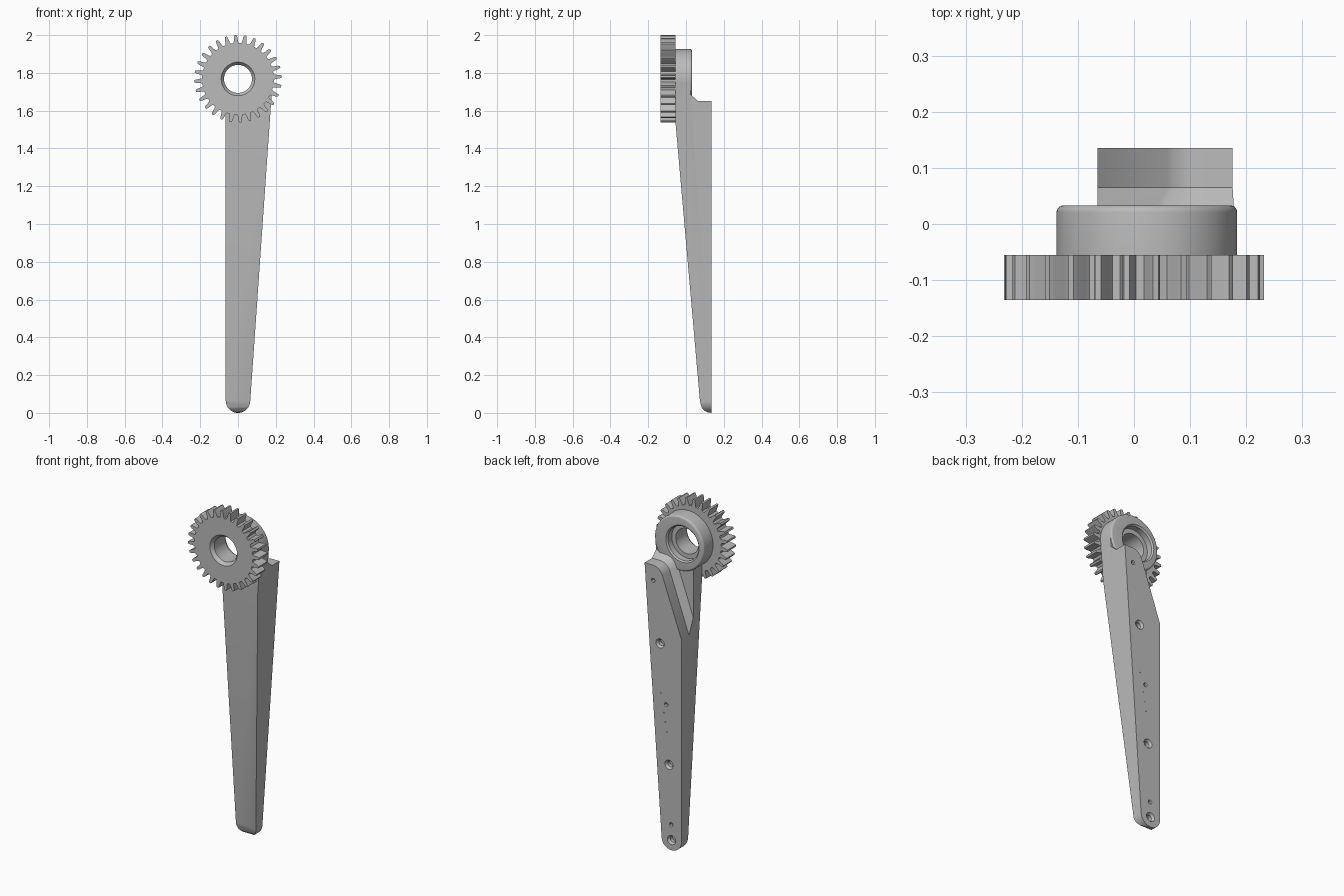
import bpy, bmesh
from math import sin, cos, pi, radians

if "Cube" in bpy.data.objects:
    bpy.data.objects.remove(bpy.data.objects["Cube"])

grey = bpy.data.materials.new("plain grey")
grey.use_nodes = True
grey.diffuse_color = (0.5, 0.5, 0.5, 1)
grey.node_tree.nodes["Principled BSDF"].inputs["Base Color"].default_value = (0.5, 0.5, 0.5, 1)


def loft(name, rings):
    """Closed solid through rings that share a point count."""
    bm = bmesh.new()
    loops = [[bm.verts.new(p) for p in ring] for ring in rings]
    n = len(loops[0])
    for a, b in zip(loops, loops[1:]):
        for i in range(n):
            j = (i + 1) % n
            bm.faces.new((a[i], a[j], b[j], b[i]))
    bm.faces.new(loops[0])
    bm.faces.new(loops[-1])
    bmesh.ops.recalc_face_normals(bm, faces=bm.faces)
    mesh = bpy.data.meshes.new(name)
    bm.to_mesh(mesh)
    bm.free()
    mesh.materials.append(grey)
    ob = bpy.data.objects.new(name, mesh)
    bpy.context.collection.objects.link(ob)
    return ob


def prism(name, outline, y0, y1):
    return loft(name, [[(x, y, z) for x, z in outline] for y in (y0, y1)])


def lathe(name, x, z, profile, n=64):
    """Turned solid about an axis along y; profile is (radius, y)."""
    return loft(name, [[(x + r * cos(2 * pi * i / n), y, z + r * sin(2 * pi * i / n))
                        for i in range(n)] for r, y in profile])


def combine(ob, tool, operation):
    mod = ob.modifiers.new("combine", "BOOLEAN")
    mod.operation, mod.object, mod.solver = operation, tool, "EXACT"
    dg = bpy.context.evaluated_depsgraph_get()
    result = bpy.data.meshes.new_from_object(ob.evaluated_get(dg))
    ob.modifiers.clear()
    ob.data = result
    bpy.data.objects.remove(tool)


def arc(cx, cz, r, a0, a1, n):
    return [(cx + r * cos(radians(a0 + (a1 - a0) * i / n)),
             cz + r * sin(radians(a0 + (a1 - a0) * i / n))) for i in range(n + 1)]


AXIS_Z = 1.768
BACK = 0.135

# Tapered arm: front outline crossed with the side profile
outline = arc(0, 0.065, 0.065, 180, 360, 20) + [(0.184, AXIS_Z), (-0.065, AXIS_Z)]
arm = prism("arm", outline, -0.3, BACK)
side = [(0.3, -0.05), (0.14, -0.001), (0.115, 0.003), (0.097, 0.012), (0.083, 0.028),
        (0.074, 0.06), (-0.055, 1.53), (-0.055, 1.9), (0.3, 1.9)]
combine(arm, loft("side_cutter", [[(x, y, z) for y, z in side] for x in (-0.5, 0.5)]), "INTERSECT")


# Diagonal recess behind the hub, with a sloped foot
def recess(shift_x, shift_z):
    path = [(0.4, 1.65)] + arc(0.125, 1.58, 0.07, 90, 159, 8) + [(-0.111, 1.13)]
    path = [(x + shift_x, z + shift_z) for x, z in path]
    return path + [(-0.4, 1.13 + shift_z), (-0.4, 2.2), (0.4 + shift_x, 2.2)]


levels = ((0.025, -0.02, 0.035), (0.065, 0, 0), (0.3, 0, 0))
combine(arm, loft("recess_cutter", [[(x, y, z) for x, z in recess(dx, dz)]
                                    for y, dx, dz in levels]), "DIFFERENCE")

# Round hub with a softened back rim
rim = [(0.149 + 0.012 * cos(radians(a)), 0.021 + 0.012 * sin(radians(a))) for a in range(0, 91, 18)]
combine(arm, lathe("hub", 0.023, 1.765, [(0.161, -0.056)] + rim, 96), "UNION")

# Stepped bore through the hub
combine(arm, lathe("bore_cutter", 0, AXIS_Z, [(0.074, -0.3), (0.074, -0.01), (0.1, -0.01),
                                              (0.1, 0.025), (0.115, 0.04)]), "DIFFERENCE")

# Screw holes, pin holes and tiny marks on the back face
holes = [(0, 0.06, 0.027), (0.017, 0.5, 0.027), (0.075, 1.2, 0.027),
         (0.003, 0.15, 0.012), (0.035, 0.85, 0.012), (0.12, 1.56, 0.012)]
holes += [(0.03 + 0.01 * i, 0.69 + 0.055 * i, 0.003) for i in (0, 1, 2, 4)]
for x, z, r in holes:
    depth = min(1.4 * r, 0.035)
    combine(arm, lathe("hole_cutter", x, z, [(0.65 * r, BACK - depth), (0.65 * r, BACK - 0.5 * r),
                                             (r, BACK), (r, 0.2)], 24), "DIFFERENCE")

# Spur gear
TEETH, ROOT, TIP = 28, 0.19, 0.232
step = 2 * pi / TEETH
tooth = [(-0.34, ROOT), (-0.25, 0.2), (-0.18, 0.222), (-0.1, TIP),
         (0.1, TIP), (0.18, 0.222), (0.25, 0.2), (0.34, ROOT)]
gear_outline = [(r * cos(pi / 2 + (k + 0.25 + f) * step), AXIS_Z + r * sin(pi / 2 + (k + 0.25 + f) * step))
                for k in range(TEETH) for f, r in tooth]
gear = prism("gear", gear_outline, -0.135, -0.055)
combine(gear, lathe("gear_bore_cutter", 0, AXIS_Z, [(0.095, -0.143), (0.074, -0.115),
                                                    (0.074, 0.1)]), "DIFFERENCE")

# Smooth rounded surfaces, keep edges sharp
for ob in bpy.context.selected_objects:
    ob.select_set(False)
for ob in (arm, gear):
    ob.select_set(True)
bpy.context.view_layer.objects.active = arm
bpy.ops.object.shade_smooth_by_angle(angle=radians(28))
